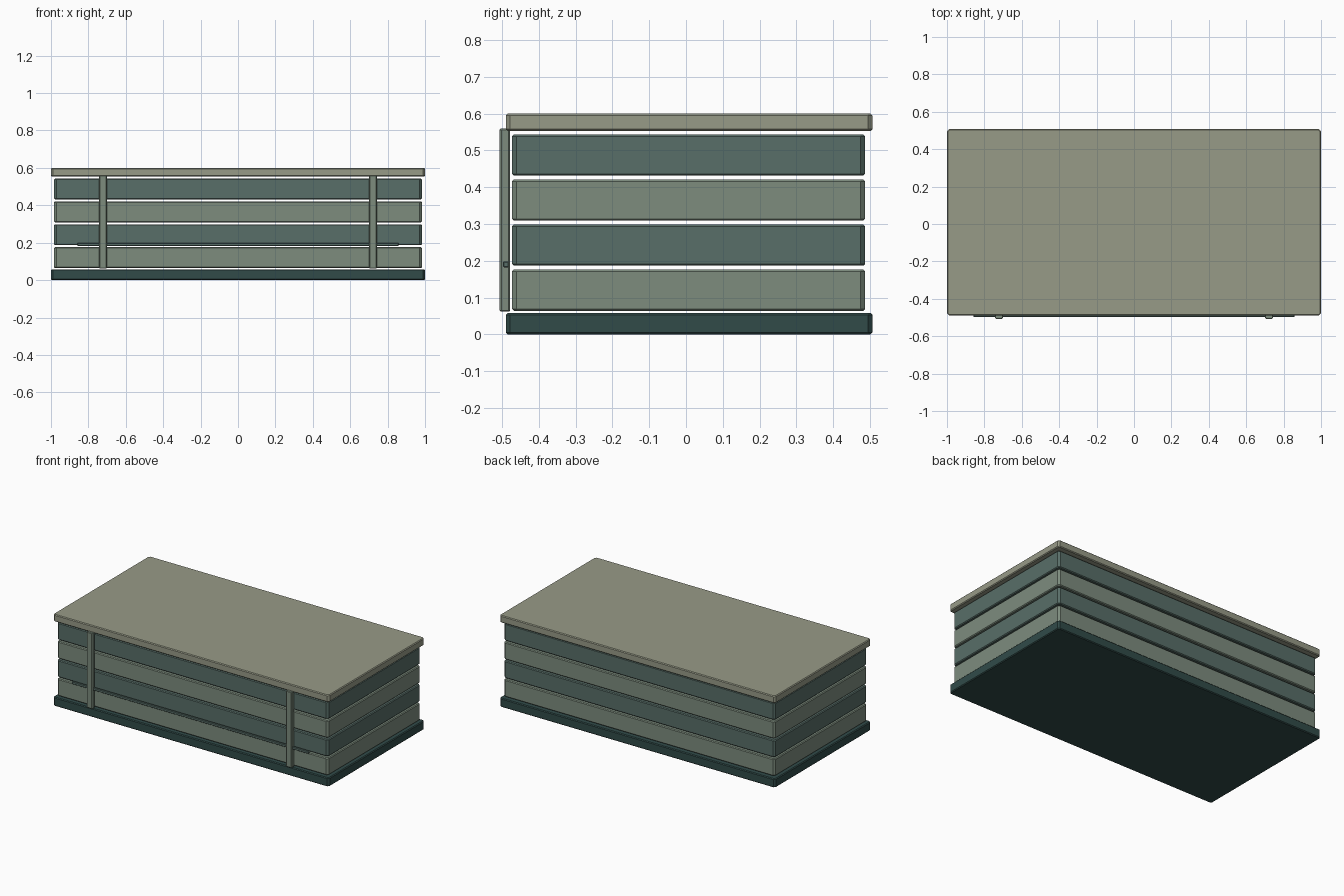
import bpy, bmesh

if "Cube" in bpy.data.objects:
    bpy.data.objects.remove(bpy.data.objects["Cube"])


def material(name, r, g, b):
    m = bpy.data.materials.new(name)
    m.diffuse_color = [(c / 255) ** 2.2 for c in (r, g, b)] + [1]
    m.use_nodes = True
    m.node_tree.nodes["Principled BSDF"].inputs["Base Color"].default_value = m.diffuse_color
    return m


pale = material("pale_stone", 150, 153, 134)
sage = material("sage_green", 124, 139, 125)
teal = material("muted_teal", 89, 110, 104)
dark = material("dark_teal", 52, 76, 74)


def box(name, x, y, z, mat, corner=0.012, rim=0.005):
    """Box from (min, max) ranges: chamfered upright corners, finer chamfer on the rims."""
    bm = bmesh.new()
    bmesh.ops.create_cube(bm, size=1)
    for v in bm.verts:
        v.co = [(r[0] + r[1]) / 2 + c * (r[1] - r[0]) for c, r in zip(v.co, (x, y, z))]
    for width, upright in ((corner, True), (rim, False)):
        edges = []
        for e in bm.edges:
            dz = abs(e.verts[0].co.z - e.verts[1].co.z)
            if (dz > 1e-4) == upright:
                edges.append(e)
        bmesh.ops.bevel(bm, geom=edges, offset=width, segments=1, profile=0.5, affect='EDGES')
    bmesh.ops.recalc_face_normals(bm, faces=bm.faces)
    mesh = bpy.data.meshes.new(name)
    bm.to_mesh(mesh)
    bm.free()
    mesh.materials.append(mat)
    ob = bpy.data.objects.new(name, mesh)
    bpy.context.collection.objects.link(ob)
    return ob


# base and lid slabs
box("base", (-1, 1), (-0.49, 0.507), (0, 0.058), dark)
box("lid", (-1, 1), (-0.49, 0.507), (0.553, 0.6), pale)

# four stacked layers in alternating colours
for i in range(4):
    z = 0.064 + i * 0.1225
    box(f"layer_{i + 1}", (-0.983, 0.983), (-0.473, 0.487), (z, z + 0.112),
        teal if i % 2 else sage)

# front upright battens
for side, name in ((-1, "left_batten"), (1, "right_batten")):
    x = side * 0.722
    box(name, (x - 0.021, x + 0.021), (-0.507, -0.478), (0.062, 0.559), sage, 0.005, 0.003)

# thin front rail
box("front_rail", (-0.858, 0.858), (-0.497, -0.482), (0.182, 0.198), teal, 0.002, 0.002)
